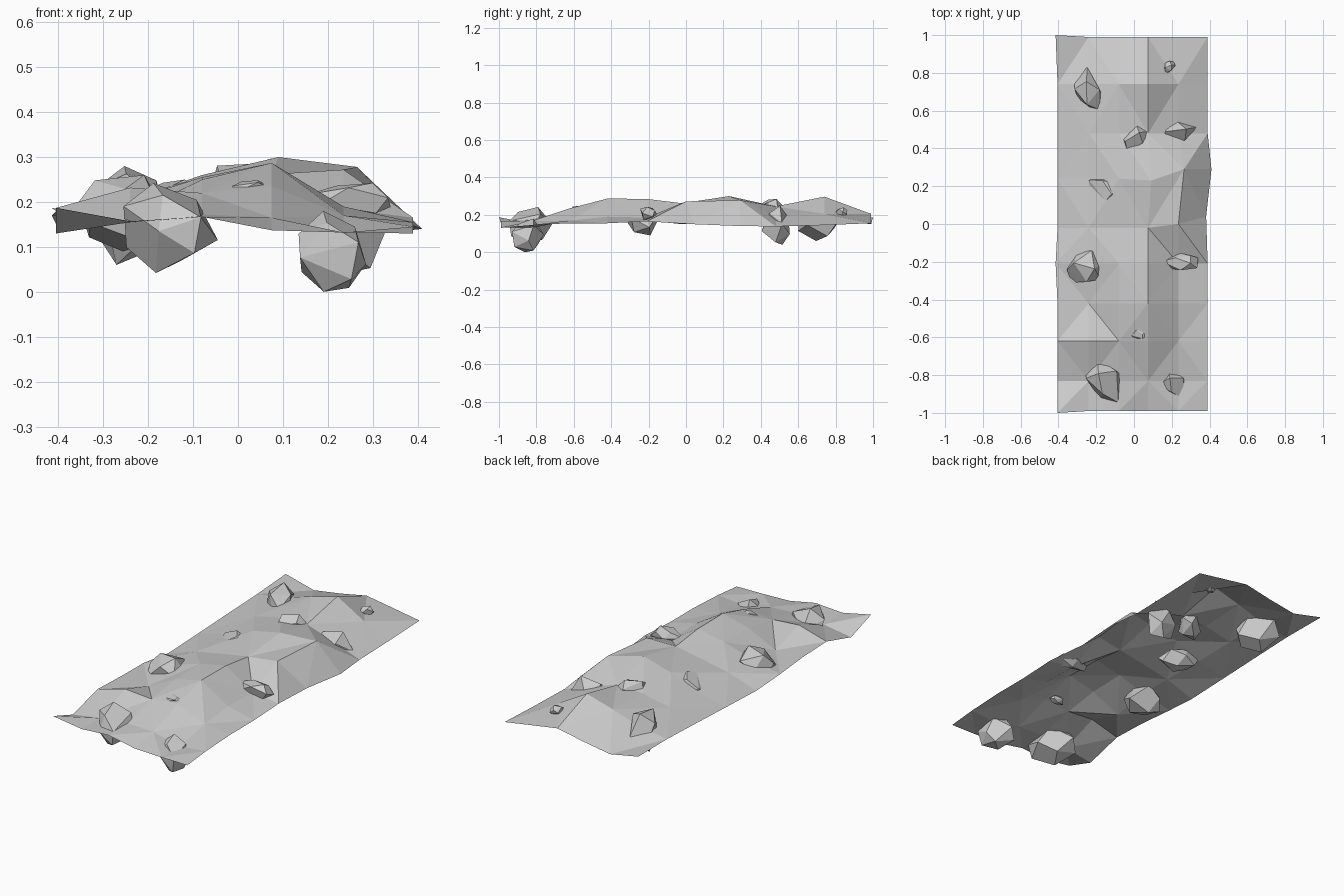
import bpy, bmesh, math, random
from mathutils import Vector

if "Cube" in bpy.data.objects:
    bpy.data.objects.remove(bpy.data.objects["Cube"])

random.seed(4)


def add_object(name, bm):
    mesh = bpy.data.meshes.new(name)
    bm.to_mesh(mesh)
    bm.free()
    obj = bpy.data.objects.new(name, mesh)
    bpy.context.collection.objects.link(obj)
    return obj


# Ground sheet: coarse height grid, open underneath, flat triangles
cols = [-0.405, -0.24, -0.08, 0.075, 0.235, 0.39]
ground = [  # row y, heights from left to right
    (-0.99, (.187, .157, .167, .137, .132, .130)),
    (-0.83, (.130, .155, .172, .165, .130, .145)),
    (-0.62, (.187, .232, .220, .235, .170, .155)),
    (-0.42, (.180, .172, .250, .287, .190, .155)),
    (-0.21, (.170, .205, .255, .285, .185, .165)),
    (-0.02, (.150, .205, .235, .262, .272, .150)),
    (0.24, (.160, .200, .260, .300, .278, .140)),
    (0.48, (.170, .205, .240, .245, .195, .138)),
    (0.74, (.180, .205, .255, .297, .205, .145)),
    (0.99, (.187, .150, .175, .205, .180, .155)),
]
nudges = {(3, 6): (0.015, -0.01), (4, 6): (0.03, 0.05), (5, 6): (0.02, 0.05), (5, 5): (-0.008, 0.06),
          (4, 5): (0, 0.02), (0, 0): (0, -0.01), (0, 9): (-0.01, 0.01), (0, 4): (-0.01, 0)}
bm = bmesh.new()
grid = []
for j, (y, heights) in enumerate(ground):
    row = []
    for i, z in enumerate(heights):
        dx, dy = nudges.get((i, j), (0, 0))
        row.append(bm.verts.new((cols[i] + dx, y + dy, z)))
    grid.append(row)
for j in range(len(grid) - 1):
    for i in range(len(cols) - 1):
        a, b = grid[j][i], grid[j][i + 1]
        d, c = grid[j + 1][i], grid[j + 1][i + 1]
        rising = (i + j) % 2 == 0 and (i, j) not in {(2, 6), (4, 4)}
        tris = ((a, b, c), (a, c, d)) if rising else ((a, b, d), (b, c, d))
        for t in tris:
            bm.faces.new(t)
add_object("ground_sheet", bm)


# Rocks: convex hulls of scattered points fitted to a centre and size
def rock(name, centre, size, turn, points=12):
    bm = bmesh.new()
    pts = []
    ct, st = math.cos(turn), math.sin(turn)
    for k in range(points):  # spread evenly over a sphere with jitter
        h = 1 - 2 * (k + 0.5) / points
        a = k * 2.39996 + random.uniform(-0.35, 0.35)
        r = math.sqrt(1 - h * h)
        p = Vector((r * math.cos(a) * 1.6, r * math.sin(a), h))
        p = p * random.uniform(0.88, 1.1)
        pts.append(Vector((p.x * ct - p.y * st, p.x * st + p.y * ct, p.z)))
    for axis in range(3):
        lo = min(p[axis] for p in pts)
        hi = max(p[axis] for p in pts)
        for p in pts:
            p[axis] = centre[axis] + ((p[axis] - lo) / (hi - lo) - 0.5) * size[axis]
    bmesh.ops.convex_hull(bm, input=[bm.verts.new(p) for p in pts])
    loose = [v for v in bm.verts if not v.link_faces]
    bmesh.ops.delete(bm, geom=loose, context='VERTS')
    bmesh.ops.dissolve_limit(bm, angle_limit=math.radians(12), verts=bm.verts, edges=bm.edges)
    bmesh.ops.recalc_face_normals(bm, faces=bm.faces)
    add_object(name, bm)


rocks = [  # centre, size, turn
    ((-0.235, 0.715, 0.17), (0.16, 0.23, 0.22), 2.0),
    ((0.01, 0.45, 0.22), (0.15, 0.15, 0.13), 0.8),
    ((0.24, 0.48, 0.145), (0.19, 0.15, 0.21), 0.6),
    ((-0.15, 0.185, 0.200), (0.18, 0.13, 0.10), -0.5),
    ((-0.245, -0.225, 0.175), (0.22, 0.17, 0.17), 0.1),
    ((0.245, -0.20, 0.205), (0.19, 0.09, 0.075), 0.0),
    ((0.03, -0.58, 0.230), (0.085, 0.055, 0.035), 0.0),
    ((-0.15, -0.83, 0.142), (0.21, 0.23, 0.20), 2.1),
    ((0.21, -0.845, 0.09), (0.15, 0.17, 0.18), 2.1),
    ((0.19, 0.83, 0.215), (0.06, 0.065, 0.05), 0.6),
]
for n, (centre, size, turn) in enumerate(rocks, 1):
    rock(f"rock_{n}", centre, size, turn)
